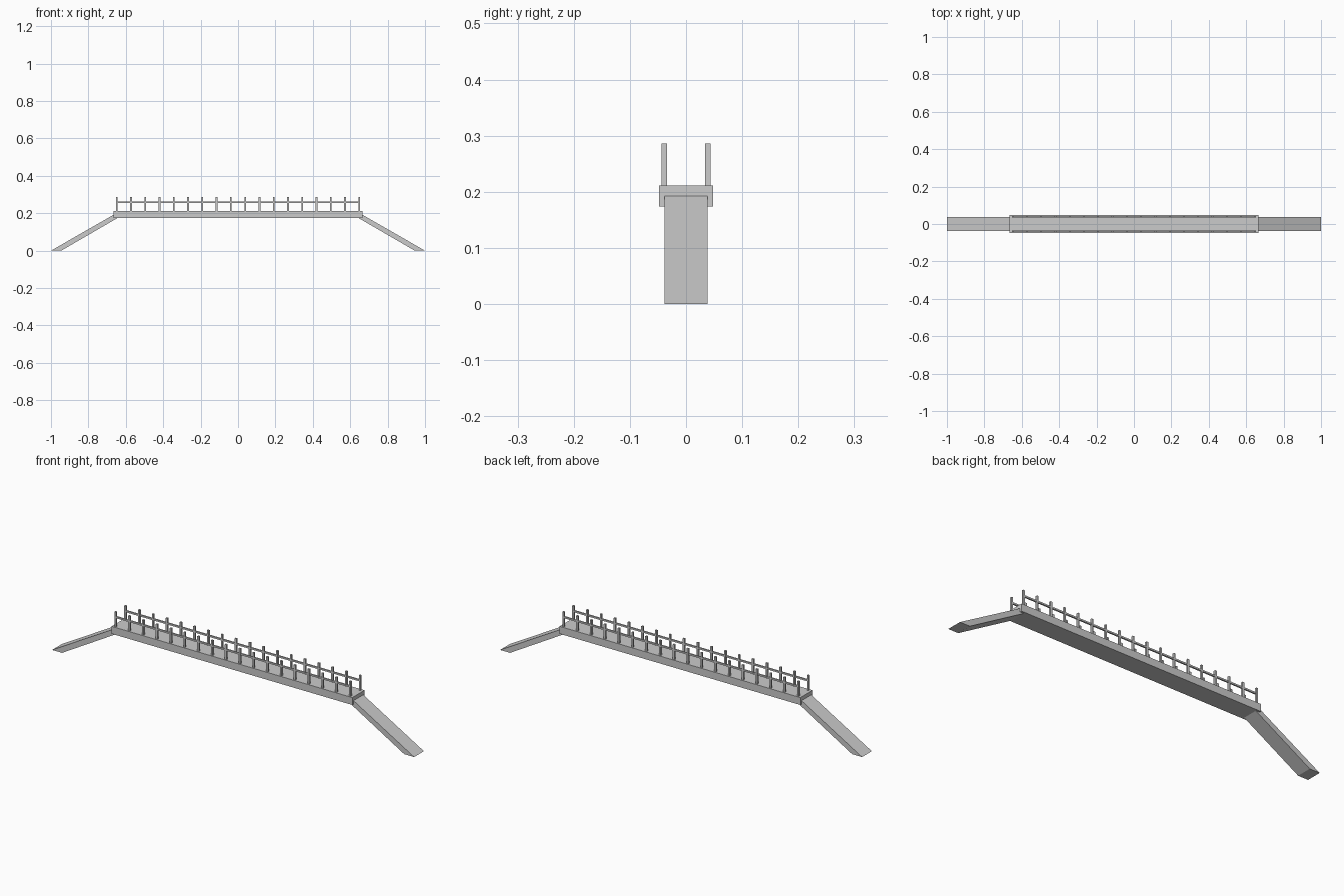
import bpy, bmesh

if "Cube" in bpy.data.objects:
    bpy.data.objects.remove(bpy.data.objects["Cube"])

def prism(name, profile, half_y, y=0.0):
    """Extrude an x/z profile along y."""
    bm = bmesh.new()
    face = bm.faces.new([bm.verts.new((x, y - half_y, z)) for x, z in profile])
    ext = bmesh.ops.extrude_face_region(bm, geom=[face])
    verts = [v for v in ext["geom"] if isinstance(v, bmesh.types.BMVert)]
    bmesh.ops.translate(bm, verts=verts, vec=(0, 2 * half_y, 0))
    bmesh.ops.recalc_face_normals(bm, faces=bm.faces)
    mesh = bpy.data.meshes.new(name)
    bm.to_mesh(mesh)
    bm.free()
    obj = bpy.data.objects.new(name, mesh)
    bpy.context.collection.objects.link(obj)
    return obj

def box(name, x0, x1, z0, z1, half_y, y=0.0):
    return prism(name, [(x0, z0), (x1, z0), (x1, z1), (x0, z1)], half_y, y)

DECK_TOP = 0.211
POSTS = 18
END_X = 0.648
RAIL_Y = 0.039

# Bridge deck
box("deck", -0.665, 0.665, 0.174, DECK_TOP, 0.048)

# Sloping ramps, cut flat on the ground
ramp = [(1.0, 0), (0.945, 0), (0.645, 0.174), (0.645, 0.192), (0.665, 0.192)]
for side, label in ((-1, "left"), (1, "right")):
    prism(f"{label}_ramp", [(side * x, z) for x, z in ramp], 0.0385)

# Railings: one rail and a row of posts on each side
for side, label in ((-1, "front"), (1, "back")):
    y = side * RAIL_Y
    box(f"{label}_rail", -END_X, END_X, 0.255, 0.263, 0.0038, y)
    for i in range(POSTS):
        x = -END_X + 2 * END_X * i / (POSTS - 1)
        box(f"{label}_post_{i + 1}", x - 0.0047, x + 0.0047,
            DECK_TOP - 0.005, 0.286, 0.0047, y)
